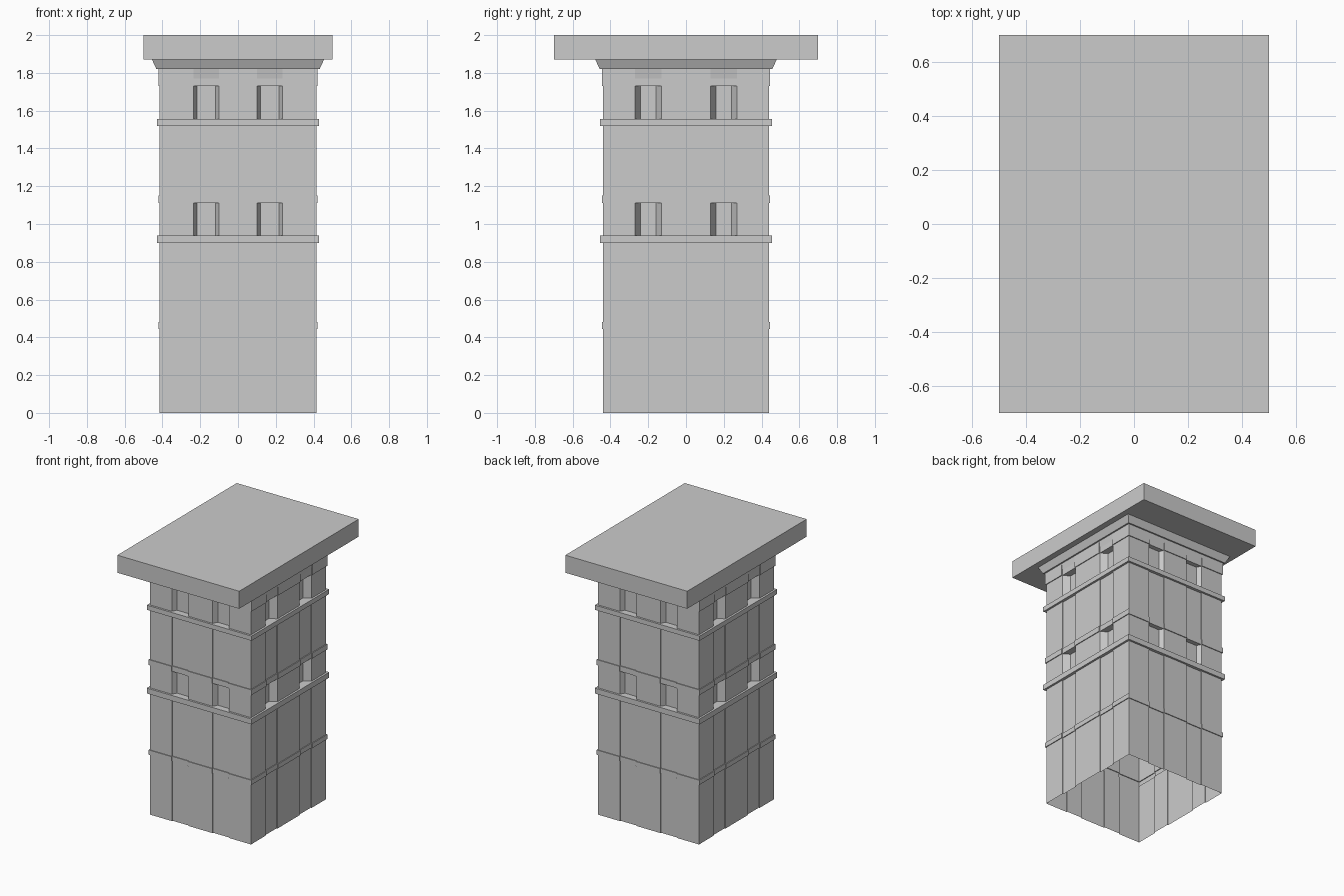
import bpy, bmesh
from mathutils import Vector

if "Cube" in bpy.data.objects:
    bpy.data.objects.remove(bpy.data.objects["Cube"])

HX, HY = 0.415, 0.44            # half width and half depth of the shaft
FRONT = (0.10, 0.235, 0.018)    # bay inner edge, outer edge, window splay
SIDE = (0.13, 0.27, 0.03)


def side_points(half, a, b, d, s):
    """(along, inset) pairs for one wall with two recessed bays."""
    pts = [(-half, 0)]
    for l, r in ((-b, -a), (a, b)):
        pts += [(l, 0), (l + s, d), (r - s, d), (r, 0)]
    return pts


def ring(z, e, d, window=False):
    """Full plan outline at height z, pushed out by e, bays recessed by d."""
    x, y = HX + e, HY + e
    f = side_points(x, FRONT[0], FRONT[1], d * (0.7 if window else 1), FRONT[2] * window)
    g = side_points(y, SIDE[0], SIDE[1], d, SIDE[2] * window)
    out = [(t, -y + i) for t, i in f]
    out += [(x - i, t) for t, i in g]
    out += [(-t, y - i) for t, i in f]
    out += [(-x + i, -t) for t, i in g]
    return [Vector((px, py, z)) for px, py in out]


# zones: bottom z, top z, outset, bay depth, has windows
zones = [
    (0.00, 0.445, 0.0, 0.007, False),
    (0.445, 0.48, 0.006, 0.007, False),
    (0.48, 0.90, 0.0, 0.007, False),
    (0.90, 0.94, 0.015, 0.0, False),
    (0.94, 1.11, 0.0, 0.05, True),
    (1.11, 1.15, 0.006, 0.007, False),
    (1.15, 1.52, 0.0, 0.007, False),
    (1.52, 1.555, 0.015, 0.0, False),
    (1.555, 1.73, 0.0, 0.05, True),
    (1.73, 1.77, 0.006, 0.007, False),
]
rings = []
for z0, z1, e, d, w in zones:
    rings += [ring(z0, e, d, w), ring(z1, e, d, w)]
# top of the bays slopes out, then the flared cornice
rings += [ring(1.82, 0.006, 0), ring(1.82, 0.017, 0), ring(1.87, 0.04, 0)]

# tower shaft: one open-bottomed loft
bm = bmesh.new()
loops = [[bm.verts.new(p) for p in r] for r in rings]
for lo, hi in zip(loops, loops[1:]):
    n = len(lo)
    for i in range(n):
        j = (i + 1) % n
        bm.faces.new((lo[i], lo[j], hi[j], hi[i]))
bmesh.ops.remove_doubles(bm, verts=bm.verts, dist=0.0002)
bmesh.ops.dissolve_degenerate(bm, edges=bm.edges, dist=0.0002)
mesh = bpy.data.meshes.new("tower_shaft")
bm.to_mesh(mesh)
bm.free()
bpy.context.collection.objects.link(bpy.data.objects.new("tower_shaft", mesh))

# overhanging flat roof
bpy.ops.mesh.primitive_cube_add(size=1, location=(0, 0, 1.935))
roof = bpy.context.object
roof.name = "roof_slab"
roof.scale = (1.0, 1.4, 0.13)
